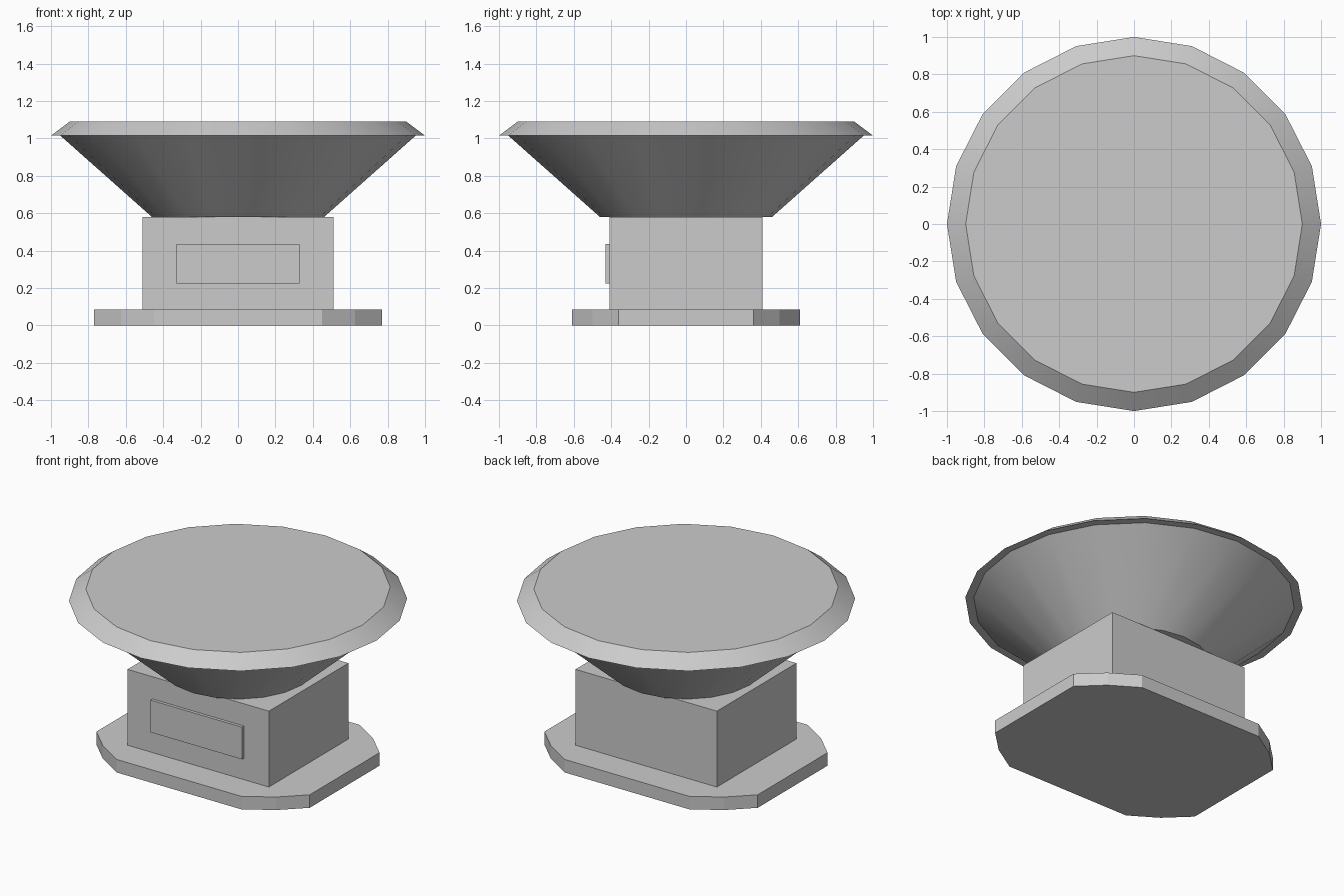
import bpy, bmesh
from math import sin, cos, pi, radians

if "Cube" in bpy.data.objects:
    bpy.data.objects.remove(bpy.data.objects["Cube"])


def add_object(name, bm):
    bmesh.ops.recalc_face_normals(bm, faces=bm.faces)
    mesh = bpy.data.meshes.new(name)
    bm.to_mesh(mesh)
    bm.free()
    obj = bpy.data.objects.new(name, mesh)
    bpy.context.collection.objects.link(obj)
    return obj


def loft(name, rings):
    """Join equal-length rings of points with quads and cap both ends."""
    bm = bmesh.new()
    loops = [[bm.verts.new(p) for p in ring] for ring in rings]
    n = len(loops[0])
    for a, b in zip(loops, loops[1:]):
        for i in range(n):
            j = (i + 1) % n
            bm.faces.new((a[i], a[j], b[j], b[i]))
    bm.faces.new(loops[0][::-1])
    bm.faces.new(loops[-1])
    return add_object(name, bm)


def prism(name, outline, z0, z1):
    return loft(name, [[(x, y, z) for x, y in outline] for z in (z0, z1)])


def box(name, x0, x1, y0, y1, z0, z1):
    return prism(name, [(x0, y0), (x1, y0), (x1, y1), (x0, y1)], z0, z1)


def lathe(name, profile, sides=20):
    return loft(name, [[(r * cos(2 * pi * i / sides), r * sin(2 * pi * i / sides), z)
                        for i in range(sides)] for r, z in profile])


# Foot plate with softly bowed cut corners, mirrored from one quarter
corner = [(0.77, 0.36), (0.625, 0.50), (0.45, 0.61)]
half = corner + [(-x, y) for x, y in reversed(corner)]
outline = half + [(-x, -y) for x, y in half]
prism("foot_plate", outline, 0.0, 0.085)

# Body block and raised front panel
box("body_block", -0.51, 0.51, -0.41, 0.41, 0.085, 0.58)
box("front_panel", -0.33, 0.33, -0.43, -0.41, 0.225, 0.435)

# Flared platter with overhanging bevelled rim
platter = lathe("weighing_platter", [(0.46, 0.58), (0.95, 1.015), (1.0, 1.015), (0.90, 1.09)])
bpy.context.view_layer.objects.active = platter
platter.select_set(True)
bpy.ops.object.shade_smooth_by_angle(angle=radians(25))
